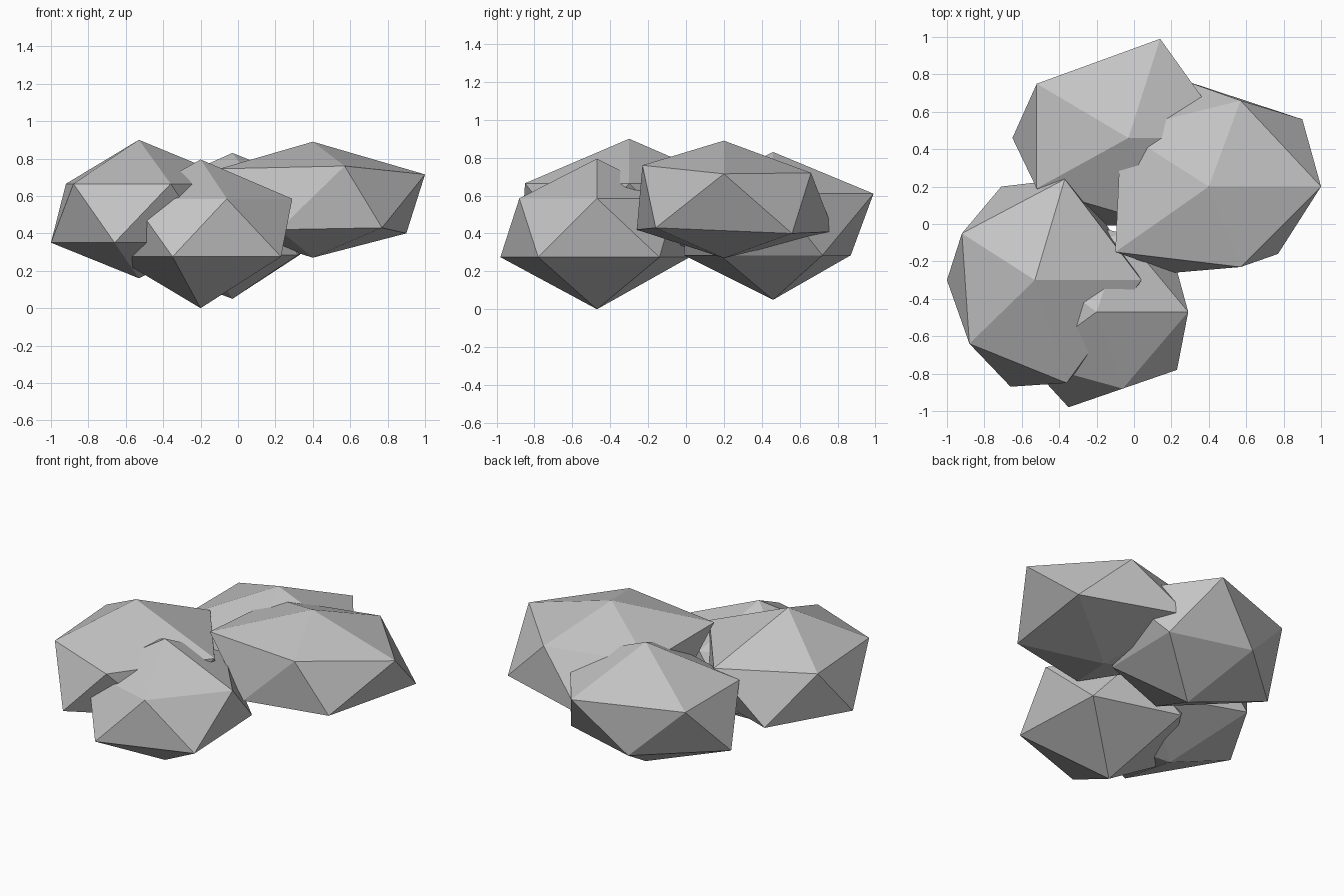
import bpy
import bmesh

# Remove the default cube
cube = bpy.data.objects.get("Cube")
if cube:
    bpy.data.objects.remove(cube, do_unlink=True)

# One plain stone colour
STONE = (0.55, 0.55, 0.55, 1.0)
stone = bpy.data.materials.new("stone_grey")
stone.use_nodes = True
stone.diffuse_color = STONE
stone.node_tree.nodes["Principled BSDF"].inputs["Base Color"].default_value = STONE


def make_rock(name, centre, top, bottom, upper, lower):
    """Faceted boulder: two poles and two staggered rings of five corners."""
    x, y = centre
    bm = bmesh.new()
    peak = bm.verts.new((x, y, top))
    base = bm.verts.new((x, y, bottom))
    high = [bm.verts.new(p) for p in upper]
    low = [bm.verts.new(p) for p in lower]
    for i in range(len(high)):
        j = (i + 1) % len(high)
        bm.faces.new((peak, high[i], high[j]))
        bm.faces.new((high[i], low[i], high[j]))
        bm.faces.new((low[i], low[j], high[j]))
        bm.faces.new((base, low[j], low[i]))
    bmesh.ops.recalc_face_normals(bm, faces=bm.faces)
    mesh = bpy.data.meshes.new(name)
    bm.to_mesh(mesh)
    bm.free()
    mesh.materials.append(stone)
    rock = bpy.data.objects.new(name, mesh)
    bpy.context.scene.collection.objects.link(rock)
    return rock


def ring(z, *corners):
    """Five corners at one height, counter-clockwise from +x."""
    return [(x, y, z) for x, y in corners]


# Broad rock on the left
make_rock(
    "left_rock", (0.4, 0.2), top=0.89, bottom=0.27,
    upper=[(1, 0.2, 0.715), (0.57, 0.66, 0.72), (-0.07, 0.5, 0.72),
           (-0.1, -0.15, 0.745), (0.57, -0.23, 0.76)],
    lower=[(0.9, 0.56, 0.4), (0.23, 0.78, 0.41), (-0.08, 0.2, 0.42),
           (0.22, -0.26, 0.42), (0.77, -0.16, 0.43)],
)

# Tall rock on the right
make_rock(
    "right_rock", (-0.53, -0.3), top=0.9, bottom=0.16,
    upper=ring(0.665, (0.04, -0.3), (-0.37, 0.24), (-0.92, -0.05),
               (-0.88, -0.64), (-0.36, -0.85)),
    lower=ring(0.35, (-0.15, 0), (-0.71, 0.2), (-1, -0.3),
               (-0.66, -0.87), (-0.15, -0.6)),
)

# Low rock at the front
make_rock(
    "front_rock", (-0.2, -0.47), top=0.795, bottom=0,
    upper=ring(0.585, (0.29, -0.47), (-0.06, -0.05), (-0.57, -0.2),
               (-0.57, -0.74), (-0.06, -0.88)),
    lower=ring(0.275, (0.2, -0.14), (-0.35, 0.02), (-0.66, -0.47),
               (-0.35, -0.98), (0.23, -0.78)),
)

# Low rock at the back
make_rock(
    "back_rock", (-0.03, 0.46), top=0.83, bottom=0.05,
    upper=ring(0.61, (0.52, 0.46), (0.14, 0.99), (-0.52, 0.75),
               (-0.52, 0.19), (0.13, 0)),
    lower=ring(0.285, (0.33, 0.72), (-0.19, 0.87), (-0.65, 0.46),
               (-0.18, -0.01), (0.32, 0.18)),
)
